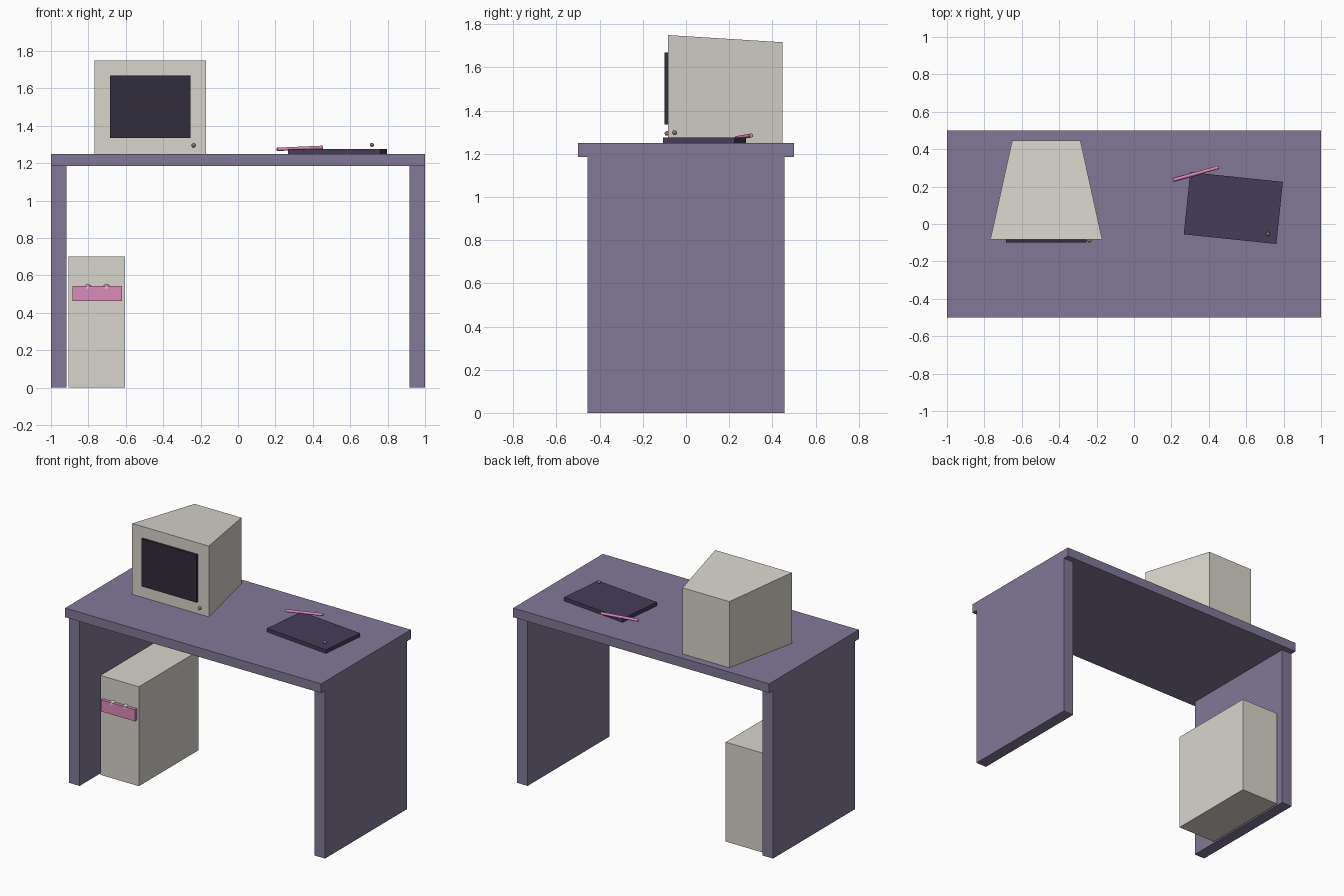
import bpy, bmesh
from mathutils import Vector, Matrix

if "Cube" in bpy.data.objects:
    bpy.data.objects.remove(bpy.data.objects["Cube"])


def material(name, r, g, b):
    m = bpy.data.materials.new(name)
    m.diffuse_color = [(c / 255) ** 2.2 for c in (r, g, b)] + [1]
    m.use_nodes = True
    m.node_tree.nodes["Principled BSDF"].inputs["Base Color"].default_value = m.diffuse_color
    return m


PURPLE = material("purple_paint", 129, 120, 150)
BEIGE = material("beige_plastic", 216, 212, 203)
DARK = material("dark_glass", 52, 48, 62)
PLUM = material("plum_plastic", 72, 62, 88)
PINK = material("pink_plastic", 218, 138, 184)
BRASS = material("button_tan", 135, 120, 95)


def finish(name, bm, mat):
    me = bpy.data.meshes.new(name)
    bm.to_mesh(me)
    bm.free()
    ob = bpy.data.objects.new(name, me)
    bpy.context.collection.objects.link(ob)
    me.materials.append(mat)
    return ob


def box(name, lo, hi, mat):
    lo, hi = Vector(lo), Vector(hi)
    bm = bmesh.new()
    bmesh.ops.create_cube(bm, size=1)
    for v in bm.verts:
        v.co = [(lo[i] + hi[i]) / 2 + v.co[i] * (hi[i] - lo[i]) for i in range(3)]
    return finish(name, bm, mat)


def ball(name, loc, r, mat):
    bm = bmesh.new()
    bmesh.ops.create_uvsphere(bm, u_segments=16, v_segments=10, radius=r,
                              matrix=Matrix.Translation(loc))
    for f in bm.faces:
        f.smooth = True
    return finish(name, bm, mat)


# Desk: top and two side panels
box("desk_top", (-1, -0.5, 1.185), (1, 0.5, 1.25), PURPLE)
for side, x in (("left", -1), ("right", 0.917)):
    box(side + "_leg_panel", (x, -0.457, 0), (x + 0.083, 0.457, 1.185), PURPLE)

# Monitor: box narrowed towards the back, top sloping down
monitor = box("monitor_case", (-0.768, -0.083, 1.25), (-0.17, 0.447, 1.75), BEIGE)
for v in monitor.data.vertices:
    if v.co.y > 0:
        v.co.x = -0.469 + (v.co.x + 0.469) * 0.61
        if v.co.z > 1.5:
            v.co.z = 1.717
box("monitor_screen", (-0.685, -0.1, 1.335), (-0.255, -0.08, 1.67), DARK)
ball("monitor_button", (-0.237, -0.088, 1.295), 0.011, BRASS)

# Computer tower with drive panel and two buttons
box("tower_case", (-0.905, -0.243, 0), (-0.604, 0.42, 0.702), BEIGE)
box("tower_panel", (-0.884, -0.265, 0.462), (-0.62, -0.24, 0.544), PINK)
for i, x in enumerate((-0.803, -0.702)):
    ball(f"tower_button_{i + 1}", (x, -0.247, 0.533), 0.02, BEIGE)

# Drawing tablet, turned slightly on the desk
tablet = box("tablet", (-0.249, -0.167, 0), (0.249, 0.167, 0.026), PLUM)
tablet.location = (0.531, 0.085, 1.25)
tablet.rotation_euler.z = -0.104
ball("tablet_button", (0.716, -0.053, 1.298), 0.011, BRASS)

# Stylus leaning on the tablet edge
a, b = Vector((0.209, 0.235, 1.274)), Vector((0.452, 0.303, 1.285))
aim = (b - a).to_track_quat('Z', 'Y').to_matrix().to_4x4()
bm = bmesh.new()
bmesh.ops.create_cone(bm, cap_ends=True, segments=12, radius1=0.009, radius2=0.009,
                      depth=(b - a).length,
                      matrix=Matrix.Translation((a + b) / 2) @ aim)
finish("stylus", bm, PINK)
